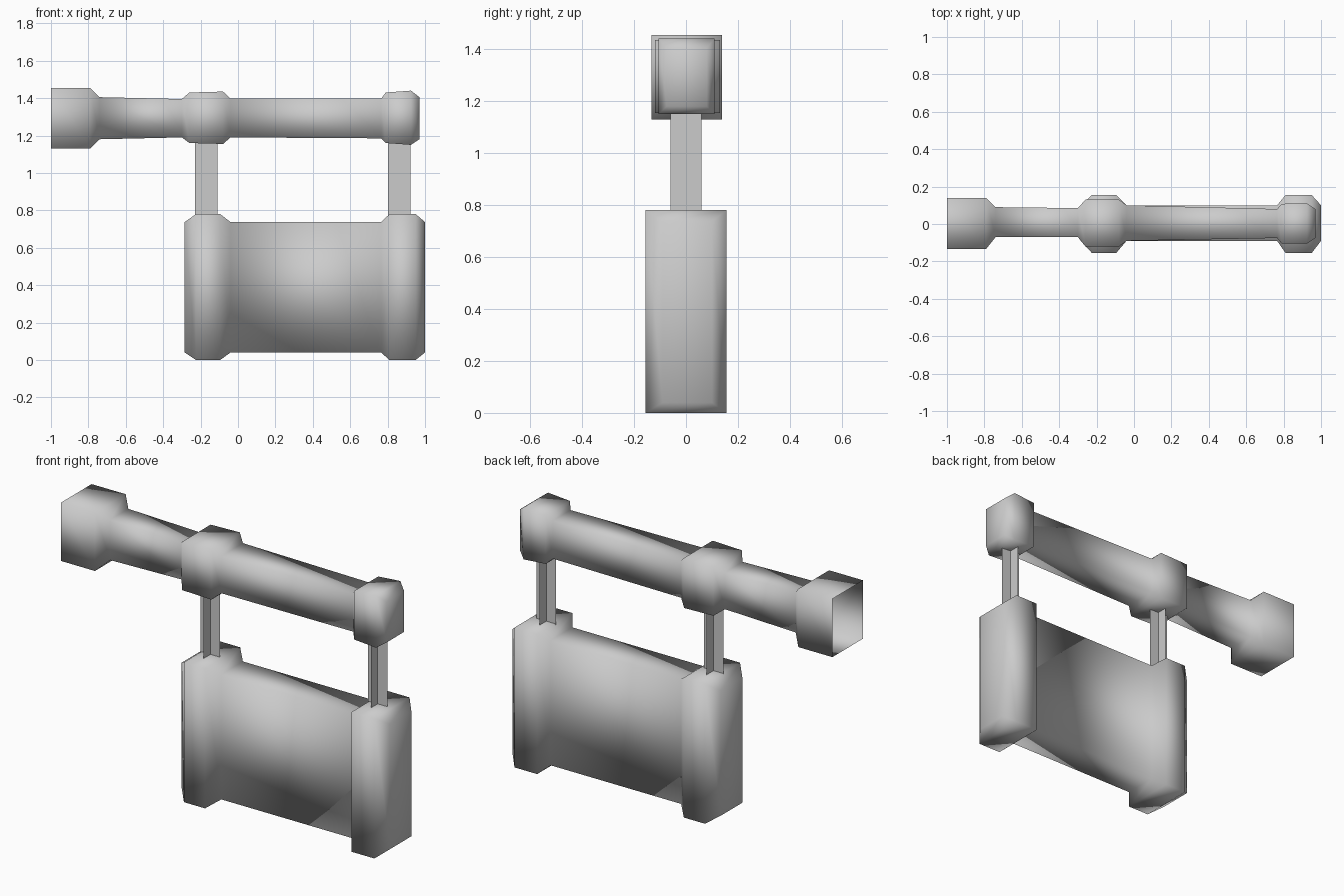
import bpy, bmesh

if "Cube" in bpy.data.objects:
    bpy.data.objects.remove(bpy.data.objects["Cube"])


def make_object(name, bm, smooth=True):
    mesh = bpy.data.meshes.new(name)
    bmesh.ops.recalc_face_normals(bm, faces=bm.faces)
    bm.to_mesh(mesh)
    bm.free()
    for p in mesh.polygons:
        p.use_smooth = smooth
    obj = bpy.data.objects.new(name, mesh)
    bpy.context.collection.objects.link(obj)
    return obj


def loft(name, stations, cap_start=True, cap_end=True):
    """Skin rectangular sections (x, y0, y1, z0, z1) along x."""
    bm = bmesh.new()
    rings = [[bm.verts.new((x, y, z)) for y, z in
              ((y0, z0), (y1, z0), (y1, z1), (y0, z1))]
             for x, y0, y1, z0, z1 in stations]
    for a, b in zip(rings, rings[1:]):
        for i in range(4):
            j = (i + 1) % 4
            bm.faces.new((a[i], a[j], b[j], b[i]))
    if cap_start:
        bm.faces.new(rings[0])
    if cap_end:
        bm.faces.new(rings[-1])
    return make_object(name, bm)


# Beam: wall socket (open at the wall), middle collar and end knob
loft("beam", [
    (-1.00, -0.133, 0.138, 1.13, 1.455),
    (-0.79, -0.133, 0.138, 1.13, 1.455),
    (-0.74, -0.07, 0.09, 1.18, 1.405),
    (-0.30, -0.07, 0.085, 1.19, 1.395),
    (-0.26, -0.12, 0.13, 1.16, 1.43),
    (-0.08, -0.12, 0.13, 1.155, 1.435),
    (-0.04, -0.09, 0.10, 1.19, 1.397),
    (0.765, -0.075, 0.08, 1.185, 1.397),
    (0.79, -0.105, 0.108, 1.16, 1.43),
    (0.925, -0.105, 0.11, 1.15, 1.44),
    (0.97, -0.075, 0.08, 1.18, 1.405),
], cap_start=False)

# Sign board with a thick post at each end
thin = (-0.09, 0.10, 0.04, 0.737)
thick = (-0.155, 0.155, 0.0, 0.78)
loft("sign_board", [
    (-0.285, *thin), (-0.225, *thick), (-0.095, *thick), (-0.04, *thin),
    (0.765, *thin), (0.81, *thick), (0.95, *thick), (1.0, *thin),
])

# Hangers: two crossed strips each
for name, cx in (("left_hanger", -0.17), ("right_hanger", 0.862)):
    bm = bmesh.new()
    for dx, dy in ((0.06, 0), (0, 0.06)):
        bm.faces.new([bm.verts.new((cx + s * dx, s * dy, z)) for s, z in
                      ((-1, 0.765), (1, 0.765), (1, 1.17), (-1, 1.17))])
    make_object(name, bm, smooth=False)
